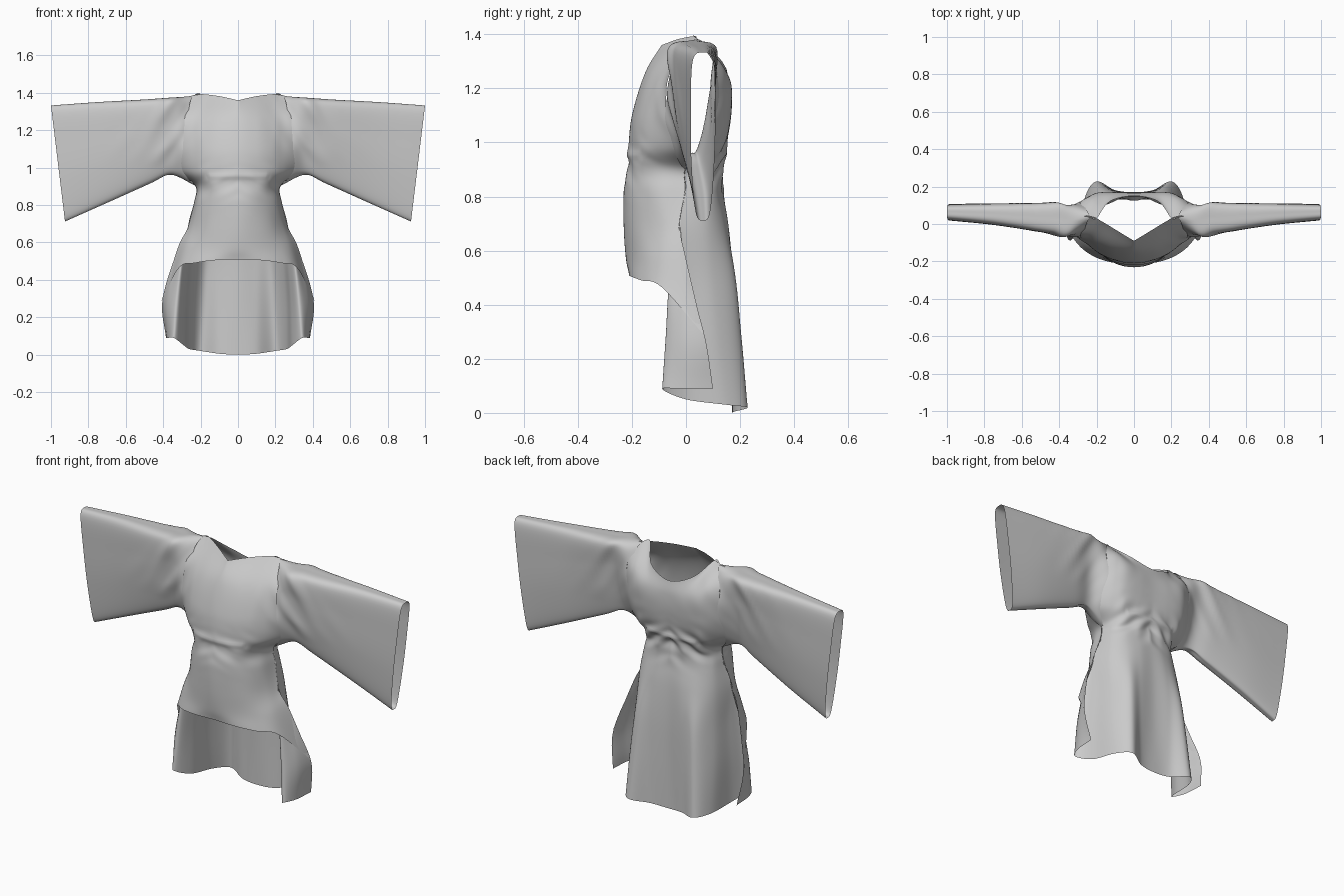
import bpy, bmesh, math
from mathutils import Vector, noise

if "Cube" in bpy.data.objects:
    bpy.data.objects.remove(bpy.data.objects["Cube"])

STEPS = 8


def spline(pts, closed=False, mirror_start=False):
    """Smooth curve through the points, STEPS samples per span."""
    p = [Vector(q) for q in pts]
    n = len(p)
    if closed:
        p = [p[-1]] + p + [p[0], p[1]]
    else:
        ghost = Vector((-p[1].x, p[1].y, p[1].z)) if mirror_start else 2 * p[0] - p[1]
        p = [ghost] + p + [2 * p[-1] - p[-2]]
    out = []
    for i in range(1, n + 1 if closed else n):
        a, b, c, d = p[i - 1:i + 3]
        for k in range(STEPS):
            t = k / STEPS
            out.append(0.5 * (2 * b + (c - a) * t + (2 * a - 5 * b + 4 * c - d) * t * t
                              + (3 * b - a - 3 * c + d) * t ** 3))
    if not closed:
        out.append(p[n])
    return out


def wrinkle(v):
    """Gathers at the waist and soft diagonal folds at the armholes."""
    side = -1 if v.y < 0.02 else 1
    waist = math.exp(-((v.z - 0.92) / 0.09) ** 2) * min(1, max(0, (0.23 - v.x) / 0.04))
    arm = math.exp(-((v.x - 0.38) / 0.17) ** 2) * min(1, max(0, (v.z - 1.0) / 0.1))
    amp = 0.010 if side < 0 else 0.022
    d = amp * waist * noise.noise(Vector((v.x * 11, side * 3.3, v.z * 20 + v.x * 9)))
    d += 0.018 * arm * noise.noise(Vector((v.x * 12 + v.z * 8, side * 5.3, v.z * 3)))
    d += 0.005 * math.exp(-((v.z - 0.955) / 0.014) ** 2) * (v.x < 0.16)
    v.y += side * d
    return v


def cloth(name, rows, closed=False, vee=False):
    """Loft a smooth sheet through rows of points and mirror it in x."""
    width = max(len(r) for r in rows)
    rows = [list(r) + [r[-1]] * (width - len(r)) for r in rows]
    lines = [spline(r, closed, not closed and not (vee and i == 0))
             for i, r in enumerate(rows)]
    cols = [spline(c) for c in zip(*lines)]
    bm = bmesh.new()
    grid = [[bm.verts.new(wrinkle(v.copy())) for v in c] for c in cols]
    n = len(grid)
    for i in range(n if closed else n - 1):
        a, b = grid[i], grid[(i + 1) % n]
        for j in range(len(a) - 1):
            bm.faces.new((a[j], a[j + 1], b[j + 1], b[j]))
    bmesh.ops.remove_doubles(bm, verts=bm.verts, dist=0.0003)
    bmesh.ops.recalc_face_normals(bm, faces=bm.faces)
    for f in bm.faces:
        f.smooth = True
    me = bpy.data.meshes.new(name)
    bm.to_mesh(me)
    bm.free()
    ob = bpy.data.objects.new(name, me)
    bpy.context.collection.objects.link(ob)
    mod = ob.modifiers.new("mirror", 'MIRROR')
    mod.merge_threshold = 0.002
    return ob


def level(z, *xy):
    return [(x, y, z) for x, y in xy]


# Shoulder line shared by front and back
shoulder = [(.2, .03, 1.393), (.24, .04, 1.386), (.28, .045, 1.378)]

# Front panel: notched neckline down to the raised hem
cloth("front_panel", [
    [(0, -.09, 1.36), (.1, -.03, 1.382)] + shoulder,
    level(1.26, (0, -.15), (.1, -.13), (.19, -.09), (.24, -.068), (.285, -.055)),
    level(1.1, (0, -.2), (.1, -.185), (.18, -.15), (.24, -.11), (.295, -.075)),
    level(.98, (0, -.212), (.1, -.197), (.18, -.16), (.24, -.11), (.30, -.04)),
    level(.9, (0, -.216), (.08, -.205), (.15, -.165), (.2, -.09), (.225, 0)),
    level(.82, (0, -.23), (.08, -.217), (.16, -.17), (.213, -.1), (.232, 0)),
    level(.68, (0, -.23), (.1, -.21), (.18, -.165), (.24, -.09), (.268, -.02)),
    level(.57, (0, -.222), (.1, -.208), (.2, -.165), (.275, -.1), (.322, 0)),
    [(0, -.21, .51), (.12, -.205, .505), (.23, -.165, .49), (.315, -.09, .465),
     (.408, .065, .29)],
], vee=True)

# Back panel: scooped neck, long skirt, side flaps folded outward
cloth("back_panel", [
    [(0, .15, 1.27), (.13, .12, 1.315)] + shoulder,
    [(0, .165, 1.2), (.1, .165, 1.215), (.19, .155, 1.25), (.24, .137, 1.265), (.285, .113, 1.27)],
    level(1.1, (0, .165), (.1, .167), (.19, .16), (.25, .135), (.295, .1)),
    level(.98, (0, .145), (.1, .145), (.18, .135), (.24, .10), (.30, .05)),
    level(.9, (0, .135), (.08, .13), (.15, .11), (.2, .06), (.225, 0)),
    level(.82, (0, .138), (.08, .135), (.16, .112), (.212, .065), (.232, 0)),
    level(.68, (0, .155), (.09, .158), (.17, .14), (.232, .08), (.266, -.02)),
    level(.5, (0, .165), (.1, .175), (.18, .178), (.24, .1), (.27, 0), (.3, -.06),
          (.325, -.02), (.345, .01)),
    level(.28, (0, .168), (.1, .18), (.19, .203), (.255, .12), (.285, 0), (.325, -.075),
          (.375, -.02), (.405, .07)),
    [(0, .17, 0), (.1, .18, .005), (.2, .228, .02), (.26, .15, .03), (.29, 0, .05),
     (.34, -.088, .088), (.375, -.02, .09), (.385, .1, .09)],
])


def sleeve_ring(top, bottom, front, back, sag=0.0):
    """Flattened oval between a top and a bottom (x, z) point; sag thins the lower part."""
    mid = (front + back) / 2

    def at(f, y):
        return (top[0] + (bottom[0] - top[0]) * f, y, top[1] + (bottom[1] - top[1]) * f)
    prof = [(.05, .85), (.35, 1), (.65, .95), (.95, .6)]
    return ([at(0, mid)] + [at(f, mid + (front - mid) * w * (1 - .4 * sag * f)) for f, w in prof]
            + [at(1, mid)]
            + [at(f, mid + (back - mid) * w * (1 - sag * f)) for f, w in reversed(prof)])


# Wide hanging sleeves, from just inside the armhole to the slanted cuff
cloth("sleeves", [
    [(.24, .042, 1.382), (.26, -.015, 1.33), (.265, -.06, 1.2), (.275, -.08, 1.08),
     (.285, -.045, .97), (.222, 0, .9), (.285, .055, .97), (.275, .108, 1.08),
     (.265, .125, 1.2), (.26, .088, 1.33)],
    sleeve_ring((.36, 1.374), (.36, .962), -.074, .122, .7),
    sleeve_ring((.5, 1.364), (.47, .915), -.05, .12, .5),
    sleeve_ring((.75, 1.35), (.70, .812), -.008, .113, .15),
    sleeve_ring((1.0, 1.332), (.925, .712), .018, .107),
], closed=True)
